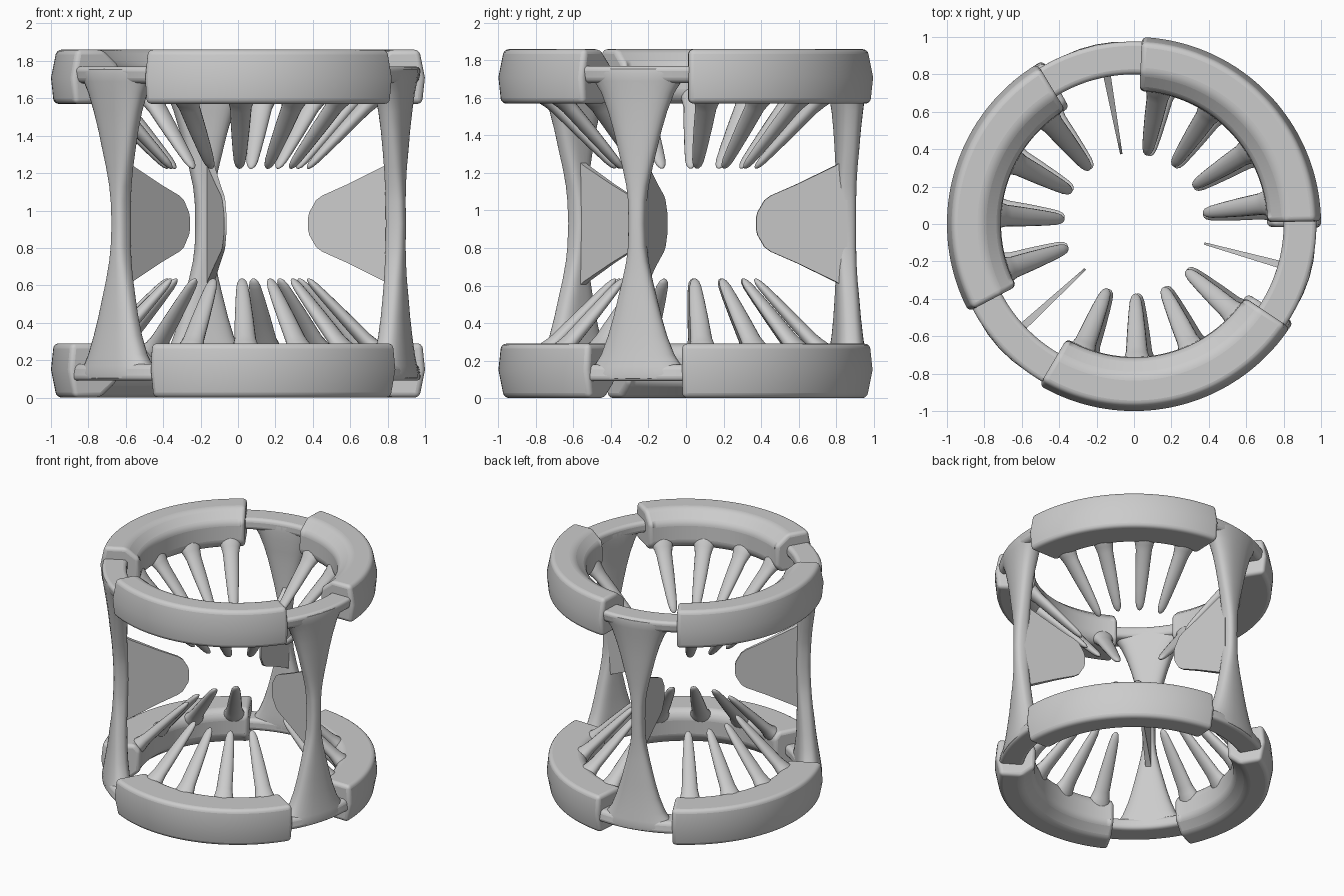
import bpy, bmesh, math
from math import sin, cos, radians, pi

if "Cube" in bpy.data.objects:
    bpy.data.objects.remove(bpy.data.objects["Cube"])

MID = 0.93  # half height: lower half mirrors the upper half


def polar(r, deg, z):
    return (r * cos(radians(deg)), r * sin(radians(deg)), z)


def loft(name, rings, bevel=0, smooth=35):
    """Skin a list of equal-length point loops and cap both ends."""
    bm = bmesh.new()
    vs = [[bm.verts.new(p) for p in ring] for ring in rings]
    n = len(vs[0])
    for a, b in zip(vs, vs[1:]):
        for i in range(n):
            j = (i + 1) % n
            bm.faces.new((a[i], a[j], b[j], b[i]))
    bm.faces.new(vs[0][::-1])
    bm.faces.new(vs[-1])
    bmesh.ops.recalc_face_normals(bm, faces=bm.faces)
    me = bpy.data.meshes.new(name)
    bm.to_mesh(me)
    bm.free()
    ob = bpy.data.objects.new(name, me)
    bpy.context.collection.objects.link(ob)
    bpy.ops.object.select_all(action='DESELECT')
    ob.select_set(True)
    bpy.context.view_layer.objects.active = ob
    bpy.ops.object.shade_smooth_by_angle(angle=radians(smooth))
    if bevel:
        m = ob.modifiers.new("Bevel", 'BEVEL')
        m.width, m.segments = bevel, 4
        m.limit_method, m.angle_limit = 'ANGLE', radians(25)
    return ob


def arc(name, section, a0, a1, up, steps, bevel):
    """Sweep an (r, height above middle) section along an arc."""
    rings = [[polar(r, a0 + (a1 - a0) * k / steps, MID + up * h) for r, h in section]
             for k in range(steps + 1)]
    return loft(name, rings, bevel)


def tooth(name, deg, up):
    """Tapered rounded prong leaning inward and towards the middle."""
    base, tip = (0.78, 0.72), (0.375, 0.295)
    dr, dh = tip[0] - base[0], tip[1] - base[1]
    ln = math.hypot(dr, dh)
    rings = []
    for t, rad in ((0, .085), (.1, .080), (.16, .068), (.24, .058), (.5, .050), (.75, .040),
                   (.9, .032), (.96, .024), (.99, .013), (1, .004)):
        ring = []
        for i in range(16):
            a = 2 * pi * i / 16
            side, depth = rad * cos(a), rad * 0.68 * sin(a)
            r = base[0] + dr * t - depth * dh / ln
            h = base[1] + dh * t + depth * dr / ln
            x, y, z = polar(r, deg, MID + up * h)
            d = radians(deg)
            ring.append((x - side * sin(d), y + side * cos(d), z))
        rings.append(ring)
    loft(name, rings, smooth=60)


def pillar(name, deg, shift):
    """Slim post flaring into the ring at both ends."""
    half = [(0, .046, .82, .925), (.12, .049, .82, .925), (.2, .059, .82, .926),
            (.3, .082, .82, .93), (.4, .108, .818, .938), (.5, .134, .815, .945),
            (.6, .165, .81, .955), (.7, .205, .80, .967), (.76, .245, .80, .976),
            (.80, .29, .80, .981), (.825, .31, .805, .978), (.835, .30, .82, .96)]
    prof = [(-h, w, a, b) for h, w, a, b in half[:0:-1]] + half
    rings = []
    for h, w, r0, r1 in prof:
        ring = []
        off = shift * max(0, 1 - abs(h) / .7)
        for i in range(32):
            a = 2 * pi * i / 32
            c, s = cos(a), sin(a)
            c = math.copysign(abs(c) ** .75, c)
            s = math.copysign(abs(s) ** .75, s)
            ring.append(polar((r0 + r1) / 2 + off + s * (r1 - r0) / 2,
                              deg + math.degrees(w * c / 0.9), MID + h))
        rings.append(ring)
    loft(name, rings, smooth=50)


def fin(name, deg, shift):
    """Thin pointed blade on the inner side of a pillar."""
    top = [(.87, .35), (.81, .31), (.60, .21), (.46, .15), (.425, .125), (.387, .06), (.38, .03)]
    outline = top + [(r, -h) for r, h in top[::-1]]
    d = radians(deg)
    rings = []
    for s in (-1, 1):
        ring = []
        for r, h in outline:
            off = s * (.006 + .016 * (r - .37) / .5)
            x, y, z = polar(r + shift, deg, MID + h)
            ring.append((x - off * sin(d), y + off * cos(d), z))
        rings.append(ring)
    loft(name, rings)


# cross-sections as (radius, height above the middle)
THICK = [(.985, .64), (1.0, .78), (.97, .93), (.81, .93), (.715, .85), (.71, .69), (.75, .64)]
THIN = [(.965, .75), (.98, .84), (.80, .84), (.80, .75)]

for up, level in ((1, "upper"), (-1, "lower")):
    for c in (44.2, 164.5, 283.0):
        # the lower arcs are turned slightly against the upper ones
        turn = 0 if up > 0 else (2 if c > 200 else -2)
        arc(level + "_ring_arc", THICK, c + turn - 43.4, c + turn + 43.4, up, 40, .042)
        for k in range(4):
            tooth(level + "_tooth", c + turn + (k - 1.5) * 23.5, up)

# pillars with their fins and the thin ring links beside them
for deg, lean, shift in ((102, -1.7, 0), (222.7, 0, -.025), (343, 1.5, .01)):
    pillar("pillar", deg, shift)
    fin("pillar_fin", deg + lean, shift)
    for up, level in ((1, "upper"), (-1, "lower")):
        arc(level + "_ring_link", THIN, deg - 24, deg + 25, up, 24, .028)
